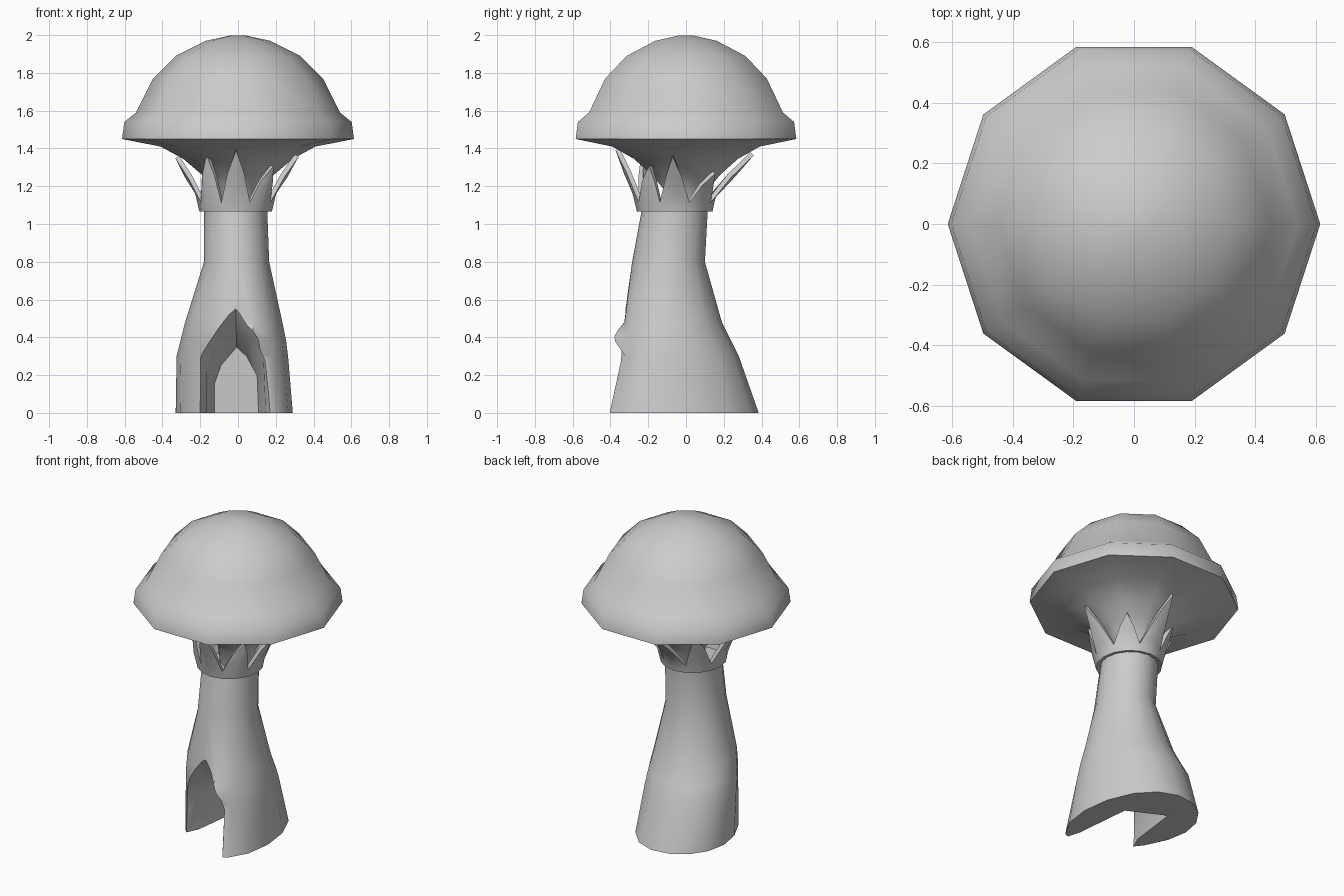
import bpy, bmesh
from math import sin, cos, pi, radians
from mathutils import Vector

if "Cube" in bpy.data.objects:
    bpy.data.objects.remove(bpy.data.objects["Cube"])

grey = bpy.data.materials.new("plain grey")
grey.use_nodes = True
GREY = (0.6, 0.6, 0.6, 1)
grey.diffuse_color = GREY
grey.node_tree.nodes["Principled BSDF"].inputs["Base Color"].default_value = GREY


def finish(bm, name):
    bmesh.ops.recalc_face_normals(bm, faces=bm.faces[:])
    mesh = bpy.data.meshes.new(name)
    bm.to_mesh(mesh)
    bm.free()
    mesh.materials.append(grey)
    ob = bpy.data.objects.new(name, mesh)
    bpy.context.collection.objects.link(ob)
    return ob


def activate(ob):
    bpy.ops.object.select_all(action='DESELECT')
    ob.select_set(True)
    bpy.context.view_layer.objects.active = ob


def smooth(ob, angle):
    activate(ob)
    bpy.ops.object.shade_smooth_by_angle(angle=radians(angle))


def loft(bm, rings, close=True):
    """Bridge equal rings of points with quads, closing both ends."""
    rows = [[bm.verts.new(p) for p in ring] for ring in rings]
    n = len(rows[0])
    for a, b in zip(rows, rows[1:]):
        for i in range(n):
            j = (i + 1) % n
            bm.faces.new((a[i], a[j], b[j], b[i]))
    if close:
        bm.faces.new(rows[0])
        bm.faces.new(rows[-1])
    return rows


# Cap: ten-sided dome, rim and hollow-looking underside in one profile
profile = [(.04, 1.998), (.17, 1.97), (.33, 1.89), (.45, 1.77), (.54, 1.59),
           (.602, 1.54), (.614, 1.45), (.41, 1.41), (.29, 1.345),
           (.19, 1.26), (.12, 1.18), (.1, 1.02)]
bm = bmesh.new()
loft(bm, [[(r * cos(i * pi / 5), r * sin(i * pi / 5), z) for i in range(10)]
          for r, z in profile])
smooth(finish(bm, "cap"), 50)


# Stem: leaning tapered trunk, skewed towards the front at its foot
SIDES = 16
# height, x range, y range, skew
levels = [(0, -.33, .29, -.41, .385, .5), (.3, -.325, .265, -.35, .28, .35),
          (.38, -.305, .255, -.345, .24, .25), (.48, -.28, .235, -.33, .19, .15),
          (.8, -.18, .165, -.285, .1, 0), (1.07, -.18, .155, -.235, .115, 0)]


def stem_ring(z, x0, x1, y0, y1, skew):
    ring = []
    for i in range(SIDES):
        a = 2 * pi * i / SIDES
        x = (x1 - x0) / 2 * cos(a)
        k = skew * (.6 - .4 * sin(a))
        ring.append(Vector(((x0 + x1) / 2 + x,
                            (y0 + y1) / 2 + (y1 - y0) / 2 * sin(a) - k * x, z)))
    return ring


rings = [stem_ring(*level) for level in levels]
rings[2][13].y -= .06          # jutting lip beside the arch
bm = bmesh.new()
loft(bm, rings)
stem = finish(bm, "stem")

# Arched hollow cut into the foot of the stem, narrowing inwards
outer = [(-.2, -.1), (-.2, .3), (-.1, .45), (-.01, .57), (.06, .48), (.17, .3), (.18, -.1)]
inner = [(-.165, -.1), (-.165, .22), (-.12, .34), (-.01, .46), (.06, .4), (.135, .27), (.15, -.1)]
back = [(x * .75, z * .8 - .02) for x, z in inner]
bm = bmesh.new()
loft(bm, [[(x, y - .5 * x, z) for x, z in shape]
          for shape, y in ((outer, -.8), (outer, -.34), (inner, -.25), (back, .1))])
cutter = finish(bm, "arch_cutter")
cutter.hide_render = True
cut = stem.modifiers.new("arch", 'BOOLEAN')
cut.operation, cut.solver, cut.object = 'DIFFERENCE', 'EXACT', cutter
activate(stem)
bpy.ops.object.modifier_apply(modifier="arch")
bpy.data.objects.remove(cutter)
smooth(stem, 40)

# Crown: eight pointed fingers that spread from the stem to the cap
tips = [(.3, -.07, 1.37), (.17, .14, 1.28), (0, .34, 1.38), (-.16, .14, 1.33),
        (-.31, -.06, 1.36), (-.15, -.22, 1.37), (-.01, -.35, 1.4), (.17, -.18, 1.31)]
bm = bmesh.new()
base = rings[-1]
centre = sum(base, Vector()) / SIDES
low = [bm.verts.new(p) for p in base]
top = []
for i, p in enumerate(base):
    out = (p - centre) * (.14 if i % 2 == 0 else .04)
    top.append(bm.verts.new(p + out + Vector((0, 0, .1 if i % 2 == 0 else .05))))
for i in range(SIDES):
    j = (i + 1) % SIDES
    bm.faces.new((low[i], low[j], top[j], top[i]))
for f, tip in enumerate(tips):
    i = 2 * f
    left, mid, right = top[i - 1], top[i], top[(i + 1) % SIDES]
    side = (right.co - left.co).normalized() * .038
    waist = mid.co.lerp(Vector(tip), .5)
    waist.z -= .01
    inward = (centre - waist) * .06
    inward.z = 0
    wl = bm.verts.new(waist - side + inward)
    wm = bm.verts.new(waist)
    wr = bm.verts.new(waist + side + inward)
    point = bm.verts.new(tip)
    for quad in ((left, mid, wm, wl), (mid, right, wr, wm)):
        bm.faces.new(quad)
    bm.faces.new((wl, wm, point))
    bm.faces.new((wm, wr, point))
crown = finish(bm, "crown")
shell = crown.modifiers.new("thickness", 'SOLIDIFY')
shell.thickness, shell.offset = .025, -1
activate(crown)
bpy.ops.object.modifier_apply(modifier="thickness")
smooth(crown, 50)
